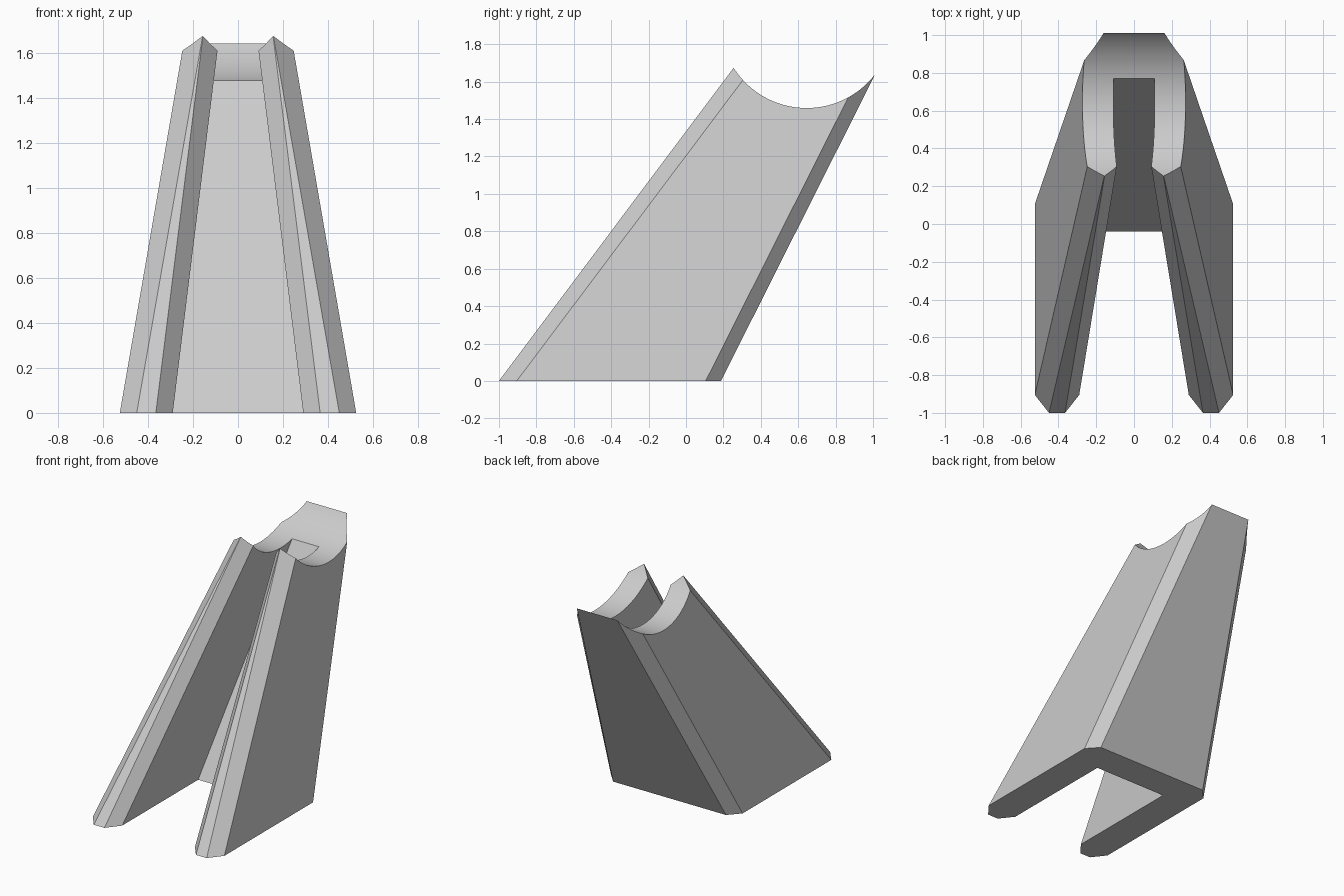
import bpy, bmesh, math

cube = bpy.data.objects.get("Cube")
if cube:
    bpy.data.objects.remove(cube, do_unlink=True)

grey = bpy.data.materials.new("light_grey")
grey.use_nodes = True
colour = (0.6, 0.6, 0.6, 1)
grey.diffuse_color = colour
grey.node_tree.nodes["Principled BSDF"].inputs["Base Color"].default_value = colour

TOP = 1.68

# Half of the channel section: bottom (x, y) and matching top (x, y)
half = [
    ((0.45, 0.187), (0.154, 1.032)),    # back corner
    ((0.525, 0.105), (0.235, 0.95)),    # outer back chamfer
    ((0.525, -0.905), (0.235, 0.358)),  # outer front chamfer
    ((0.45, -1.0), (0.156, 0.259)),     # nose, outer
    ((0.365, -1.0), (0.155, 0.259)),    # nose, inner
    ((0.29, -0.905), (0.0825, 0.358)),  # inner front chamfer
    ((0.29, -0.04), (0.0825, 0.882)),   # inner back corner
]


def flip(p):
    return (-p[0], p[1])


section = half + [(flip(b), flip(t)) for b, t in reversed(half)]

# Leaning, tapering channel lofted between the two outlines
bm = bmesh.new()
low = [bm.verts.new((*b, 0)) for b, t in section]
high = [bm.verts.new((*t, TOP)) for b, t in section]
n = len(section)
bm.faces.new(low)
bm.faces.new(high)
for i in range(n):
    j = (i + 1) % n
    bm.faces.new((low[i], low[j], high[j], high[i]))
bmesh.ops.recalc_face_normals(bm, faces=bm.faces)
mesh = bpy.data.meshes.new("channel_support")
bm.to_mesh(mesh)
bm.free()
mesh.materials.append(grey)
support = bpy.data.objects.new("channel_support", mesh)
bpy.context.collection.objects.link(support)

# Round cradle scooped out of the top
bpy.ops.mesh.primitive_cylinder_add(
    vertices=128, radius=0.462, depth=1.2,
    location=(0, 0.645, 1.921), rotation=(0, math.pi / 2, 0))
cutter = bpy.context.object
cutter.name = "cradle_cutter"
cutter.hide_render = True
cutter.data.materials.append(grey)

scoop = support.modifiers.new("cradle", "BOOLEAN")
scoop.operation = "DIFFERENCE"
scoop.solver = "EXACT"
scoop.object = cutter

bpy.ops.object.select_all(action="DESELECT")
support.select_set(True)
bpy.context.view_layer.objects.active = support
bpy.ops.object.modifier_apply(modifier=scoop.name)
bpy.data.objects.remove(cutter, do_unlink=True)
bpy.ops.object.shade_smooth_by_angle(angle=math.radians(15))
